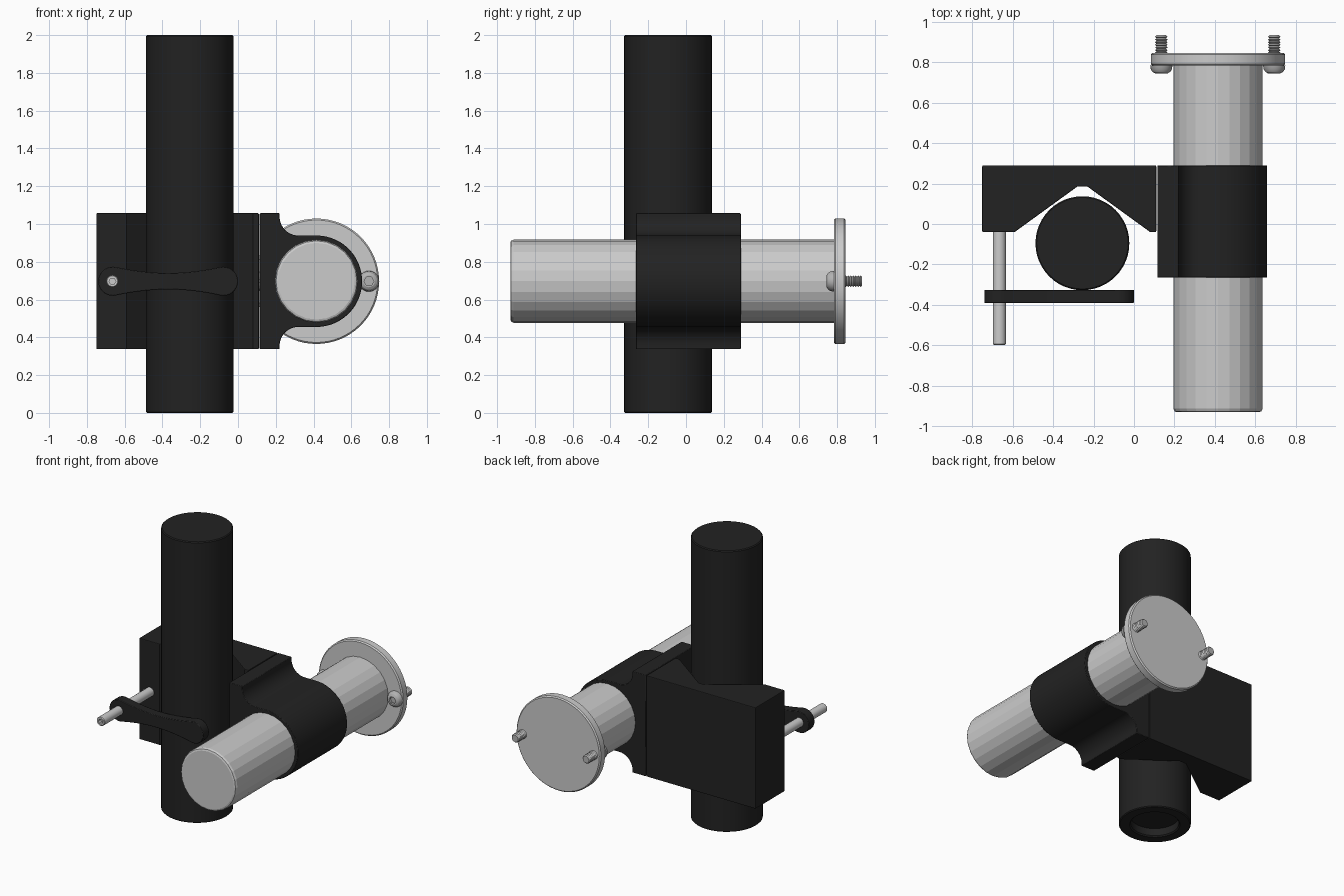
import bpy, bmesh
from math import sin, cos, pi, radians
from mathutils import Vector

if "Cube" in bpy.data.objects:
    bpy.data.objects.remove(bpy.data.objects["Cube"])

black = bpy.data.materials.new("black_metal")
black.diffuse_color = (0.016, 0.016, 0.016, 1)
black.use_nodes = True
black.node_tree.nodes["Principled BSDF"].inputs["Base Color"].default_value = black.diffuse_color
steel = bpy.data.materials.new("screw_steel")
steel.diffuse_color = (0.45, 0.45, 0.45, 1)
steel.use_nodes = True
steel.node_tree.nodes["Principled BSDF"].inputs["Base Color"].default_value = steel.diffuse_color


def finish(name, bm, mat=None, smooth=None, bevel=0):
    bmesh.ops.remove_doubles(bm, verts=bm.verts, dist=1e-5)
    bmesh.ops.recalc_face_normals(bm, faces=bm.faces)
    mesh = bpy.data.meshes.new(name)
    bm.to_mesh(mesh)
    bm.free()
    obj = bpy.data.objects.new(name, mesh)
    bpy.context.collection.objects.link(obj)
    if mat:
        mesh.materials.append(mat)
    if bevel:
        mod = obj.modifiers.new("edge_bevel", "BEVEL")
        mod.width, mod.segments = bevel, 2
        mod.limit_method, mod.angle_limit = "ANGLE", radians(40)
    if smooth:
        bpy.ops.object.select_all(action="DESELECT")
        obj.select_set(True)
        bpy.context.view_layer.objects.active = obj
        bpy.ops.object.shade_smooth_by_angle(angle=radians(smooth))
    return obj


def place(axis, u, v, d):
    # u, v lie in the profile plane, d runs along the axis
    return Vector((u, d, v)) if axis == "y" else Vector((u, v, d))


def lathe(name, axis, centre, profile, sides, **kw):
    # profile rows are (radius, distance along axis, optional hexagon flag)
    bm = bmesh.new()
    rings = []
    for r, d, *hexa in profile:
        ring = []
        for i in range(sides):
            a = 2 * pi * i / sides
            k = cos(pi / 6) / cos(a % (pi / 3) - pi / 6) if hexa else 1
            rr = max(r, 2e-5) * k
            ring.append(bm.verts.new(place(axis, centre[0] + rr * cos(a), centre[1] + rr * sin(a), d)))
        rings.append(ring)
    for p, q in zip(rings, rings[1:]):
        for i in range(sides):
            j = (i + 1) % sides
            bm.faces.new((p[i], p[j], q[j], q[i]))
    for ring in (rings[0], rings[-1]):
        bm.faces.new(ring)
    return finish(name, bm, **kw)


def prism(name, axis, points, start, end, **kw):
    bm = bmesh.new()
    face = bm.faces.new([bm.verts.new(place(axis, u, v, start)) for u, v in points])
    new = bmesh.ops.extrude_face_region(bm, geom=[face])["geom"]
    shift = place(axis, 0, 0, end - start)
    bmesh.ops.translate(bm, vec=shift, verts=[g for g in new if isinstance(g, bmesh.types.BMVert)])
    return finish(name, bm, **kw)


def arc(cx, cz, r, a0, a1, n):
    return [(cx + r * cos(radians(a0 + (a1 - a0) * i / n)),
             cz + r * sin(radians(a0 + (a1 - a0) * i / n))) for i in range(n + 1)]


Z = 0.697          # height of the clamp centre line
TX = 0.415         # x of the cross tube

# Upright post with a recess in its foot
lathe("upright_post", "z", (-0.255, -0.095),
      [(0.155, 0.06), (0.155, 0.008), (0.163, 0), (0.226, 0), (0.232, 0.006),
       (0.232, 1.994), (0.226, 2)], 48, mat=black, smooth=30)

# V-notched clamp block behind the post
prism("clamp_block", "z",
      [(-0.75, 0.29), (0.11, 0.29), (0.11, -0.04), (0.08, -0.04), (-0.23, 0.185),
       (-0.28, 0.185), (-0.59, -0.04), (-0.75, -0.04)],
      0.337, 1.057, mat=black, bevel=0.005)

# Collar block wrapping the cross tube: upper outline mirrored about Z
top = [(0.115, Z + 0.36), (0.22, Z + 0.36)] + arc(0.32, Z + 0.342, 0.1, 180, 270, 10)
top += arc(TX, Z, 0.242, 90, 0, 20)
outline = top + [(x, 2 * Z - z) for x, z in reversed(top[:-1])]
prism("tube_collar", "y", outline, -0.265, 0.29, mat=black, bevel=0.004, smooth=30)

# Faceted cross tube with rounded free end
lathe("cross_tube", "y", (TX, Z),
      [(0.203, -0.93), (0.214, -0.926), (0.22, -0.913), (0.22, 0.79)], 24)

# Round flange on the back end
lathe("mounting_flange", "y", (TX, Z),
      [(0.324, 0.783), (0.332, 0.791), (0.332, 0.837), (0.324, 0.845)], 64, smooth=30)

# Flange screws: domed socket head and threaded shank
thread = []
for i in range(7):
    y = 0.84 + i * 0.013
    thread += [(0.024, y), (0.031, y + 0.0065)]
for side, x in (("left", TX - 0.28), ("right", TX + 0.278)):
    lathe(side + "_flange_screw", "y", (x, Z),
          [(0.026, 0.762, 1), (0.026, 0.745, 1), (0.032, 0.745), (0.044, 0.752),
           (0.052, 0.764), (0.055, 0.783), (0.024, 0.783)] + thread + [(0.024, 0.933)],
          24, mat=steel, smooth=25)

# Clamp rod with a hexagon socket in its front end
lathe("clamp_rod", "y", (-0.665, Z),
      [(0.018, -0.57, 1), (0.018, -0.597, 1), (0.028, -0.597), (0.032, -0.592),
       (0.032, -0.03)], 24, smooth=30)

# Waisted clamp arm pressing on the post
LX, RX, R = -0.663, -0.077, 0.077
n = 16
left = arc(LX, Z, R, 285, 75, 16)
right = arc(RX, Z, R, 105, -105, 16)


def waist(p, q, sign):
    # cosine dip between the two round ends
    pts = []
    for i in range(1, n):
        t = i / n
        pts.append((p[0] + (q[0] - p[0]) * t, Z + sign * (0.0744 - 0.031 * sin(pi * t) ** 0.9)))
    return pts


arm = left + waist(left[-1], right[0], 1) + right + waist(right[-1], left[0], -1)
prism("clamp_arm", "y", arm, -0.39, -0.325, mat=black, smooth=30, bevel=0.004)
